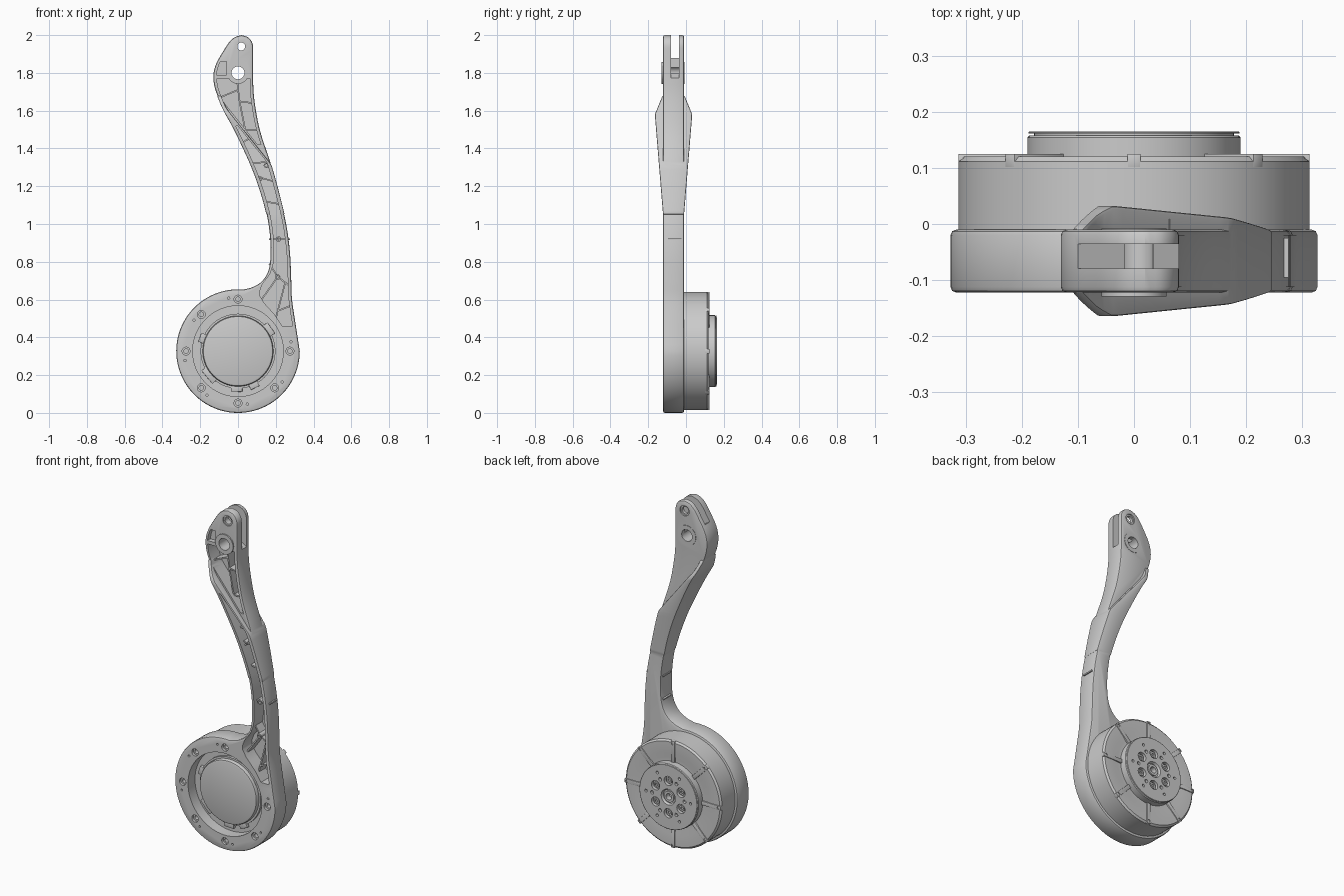
import bpy, bmesh, math
from mathutils import Matrix, Vector

if "Cube" in bpy.data.objects:
    bpy.data.objects.remove(bpy.data.objects["Cube"])

CZ = 0.327  # height of the motor axis (axis runs along y)


def finish(name, bm):
    bmesh.ops.recalc_face_normals(bm, faces=bm.faces)
    me = bpy.data.meshes.new(name)
    bm.to_mesh(me)
    bm.free()
    ob = bpy.data.objects.new(name, me)
    bpy.context.collection.objects.link(ob)
    return ob


def prism(name, pts, y0, y1):
    bm = bmesh.new()
    a = [bm.verts.new((x, y0, z)) for x, z in pts]
    b = [bm.verts.new((x, y1, z)) for x, z in pts]
    bm.faces.new(a)
    bm.faces.new(b)
    for i in range(len(pts)):
        j = (i + 1) % len(pts)
        bm.faces.new((a[i], a[j], b[j], b[i]))
    return finish(name, bm)


def strip(name, rows):
    """Solid from rows of (x_left, x_right, z, y_front, y_back)."""
    bm = bmesh.new()
    rings = [[bm.verts.new(p) for p in ((l, f, z), (r, f, z), (r, b, z), (l, b, z))]
             for l, r, z, f, b in rows]
    bm.faces.new(rings[0])
    bm.faces.new(rings[-1])
    for p, q in zip(rings, rings[1:]):
        for i in range(4):
            j = (i + 1) % 4
            bm.faces.new((p[i], p[j], q[j], q[i]))
    return finish(name, bm)


def cyls(name, items, segs=24):
    """Cylinders along y: (x, z, radius, y0, y1)."""
    bm = bmesh.new()
    for x, z, r, y0, y1 in items:
        m = Matrix.Translation((x, (y0 + y1) / 2, z)) @ Matrix.Rotation(math.pi / 2, 4, 'X')
        bmesh.ops.create_cone(bm, cap_ends=True, segments=segs, radius1=r, radius2=r,
                              depth=y1 - y0, matrix=m)
    return finish(name, bm)


def bars(name, items):
    """Boxes between two xz points: (p, q, width, y0, y1)."""
    bm = bmesh.new()
    for p, q, w, y0, y1 in items:
        d = Vector(q) - Vector(p)
        m = (Matrix.Translation(((p[0] + q[0]) / 2, (y0 + y1) / 2, (p[1] + q[1]) / 2))
             @ Matrix.Rotation(-math.atan2(d.y, d.x), 4, 'Y')
             @ Matrix.Diagonal((d.length, y1 - y0, w, 1)))
        bmesh.ops.create_cube(bm, size=1, matrix=m)
    return finish(name, bm)


def lathe(name, prof, segs=96):
    bm = bmesh.new()
    vs = [bm.verts.new((r, y, CZ)) for r, y in prof]
    es = [bm.edges.new(e) for e in zip(vs, vs[1:])]
    bmesh.ops.spin(bm, geom=vs + es, cent=(0, 0, CZ), axis=(0, 1, 0), angle=math.tau,
                   steps=segs, use_duplicate=False)
    bmesh.ops.remove_doubles(bm, verts=bm.verts, dist=1e-5)
    return finish(name, bm)


def apply(ob, mod):
    bpy.context.view_layer.objects.active = ob
    bpy.ops.object.modifier_apply(modifier=mod.name)


def bevel(ob, w):
    m = ob.modifiers.new("bevel", 'BEVEL')
    m.width, m.segments, m.angle_limit = w, 2, math.radians(50)
    m.use_clamp_overlap = False
    apply(ob, m)


def boolean(ob, other, op='DIFFERENCE'):
    m = ob.modifiers.new("bool", 'BOOLEAN')
    m.object, m.operation, m.solver, m.use_self = other, op, 'EXACT', True
    apply(ob, m)
    bpy.data.objects.remove(other)


def smooth(pts, n=4):
    P = [Vector(p) for p in pts]
    P = [2 * P[0] - P[1]] + P + [2 * P[-1] - P[-2]]
    out = []
    for a, b, c, d in zip(P, P[1:], P[2:], P[3:]):
        for k in range(n):
            t = k / n
            out.append(tuple(0.5 * (2 * b + (c - a) * t + (2 * a - 5 * b + 4 * c - d) * t * t
                                    + (3 * b - a - 3 * c + d) * t ** 3)))
    return out + [tuple(pts[-1])]


def at(poly, z):
    for (xa, za), (xb, zb) in zip(poly, poly[1:]):
        if min(za, zb) <= z <= max(za, zb) and za != zb:
            return xa + (xb - xa) * (z - za) / (zb - za)
    return poly[-1][0]


def polar(r, deg):
    a = math.radians(deg)
    return r * math.cos(a), CZ + r * math.sin(a)


def span(a, b, n):
    return [a + (b - a) * i / n for i in range(n + 1)]


# Arm edges
L = smooth([(.028, .653), (.08, .667), (.13, .70), (.163, .76), (.173, .85), (.168, .95),
            (.15, 1.06), (.11, 1.2), (.06, 1.33), (-.02, 1.5), (-.075, 1.6), (-.105, 1.67),
            (-.125, 1.73), (-.13, 1.79), (-.115, 1.85), (-.075, 1.92), (-.045, 1.965),
            (-.015, 1.99), (.02, 2.0)])
R = smooth([(.02, 2.0), (.055, 1.987), (.077, 1.955), (.08, 1.9), (.08, 1.8), (.085, 1.67),
            (.115, 1.5), (.17, 1.33), (.215, 1.17), (.255, 1.0), (.275, .85), (.282, .7),
            (.286, .6), (.305, .47), (.327, .327)])
POCKET = [(.235, .46), (.195, .52), (.14, .58), (.11, .63), (.128, .68), (.17, .735), (.184, .78)]


def diag(z):  # slanted upper limit of the thick part of the arm
    return -.1 + (1.66 - z) * .273 / .34


def swell(z):  # extra thickness on front and back
    return .045 * max(0, min((z - 1.03) / .55, (1.69 - z) / .11))


def inner_left(z):
    return at(POCKET, z) if z < .78 else at(L, z) + .018


# Housing and arm in one body
arc = [polar(.327, a) for a in span(0, -275, 70)]
body = prism("housing_and_arm", arc[1:] + L[1:] + R[1:], -.122, -.01)
bevel(body, .01)
bulge = strip("bulge", [(at(L, z) - .002, max(min(at(R, z) + .002, diag(z)), at(L, z) + .02), z,
                         -.12 - swell(z), -.012 + swell(z)) for z in span(1.05, 1.68, 32)])
bevel(bulge, .006)
boolean(body, bulge, 'UNION')

# Hollowed front of the arm
boolean(body, strip("low_cut", [(inner_left(z), min(at(R, z) - .018, diag(z) - .014), z, -.3,
                                 -.035 + swell(z)) for z in span(.46, 1.52, 53)]))
boolean(body, strip("high_cut", [(max(at(L, z) + .018, diag(z) + .012), at(R, z) - .018, z, -.3,
                                  -.035) for z in span(1.42, 1.77, 18)]))
boolean(body, strip("side_cut", [(at(L, z) + .017, -.06, z, -.3, -.095)
                                 for z in span(1.79, 1.86, 5)]))
boolean(body, cyls("pivot_boss", [(0, 1.8, .058, -.129, -.008)], 40), 'UNION')

# Fork slot and pivot holes
boolean(body, prism("slot_cut", [(-.2, 1.94), (.2, 1.70), (.2, 2.1), (-.2, 2.1)], -.079, -.036))
boolean(body, cyls("pivot_cut", [(0, 1.8, .034, -.3, .1), (.017, 1.94, .021, -.3, .1)], 32))
boolean(body, cyls("pivot_sink", [(.017, 1.94, .03, -.3, -.115), (.017, 1.94, .03, -.018, .1)], 32))

# Housing bore and bolt holes
boolean(body, cyls("bore_cut", [(0, CZ, .24, -.3, .1)], 96))
bolts = [90 + 45 * k for k in range(7)]
boolean(body, cyls("bolt_sink", [(*polar(.275, a), .021, -.3, -.107) for a in bolts]))
boolean(body, cyls("bolt_cut", [(*polar(.275, a), .012, -.3, -.06) for a in bolts]
                   + [(*polar(.285, a + 10), .006, -.3, -.1) for a in bolts], 16))

# Stiffening ribs in the arm
rib_lines = [((.165, .92), (.275, .92)), ((.14, 1.12), (.222, 1.105)), ((.1, 1.25), (.192, 1.225)),
             ((.07, 1.32), (.16, 1.33)), ((.02, 1.43), (.065, 1.455)), ((-.005, 1.76), (.008, 1.65)),
             ((.008, 1.65), (.04, 1.49)), ((.005, 1.65), (.078, 1.64)), ((.035, 1.5), (.107, 1.5)),
             ((-.095, 1.67), (0, 1.71)), ((.21, .72), (.277, .67)), ((.21, .72), (.165, .79)),
             ((.21, .72), (.125, .6)), ((.25, .69), (.2, .5)), ((.21, .54), (.285, .57))]
mids = [(p, q, (p[1] + q[1]) / 2) for p, q in rib_lines]
ribs = bars("arm_ribs", [(p, q, .008, -.095, -.025 + (swell(z) if z < 1.48 else 0))
                         for p, q, z in mids])
spots = [(.215, .92), (.21, .72), (.115, 1.24), (.15, 1.31)]
bosses = cyls("arm_rib_bosses", [(x, z, .014, -.105, -.025 + swell(z)) for x, z in spots])
boolean(bosses, cyls("boss_cut", [(x, z, .007, -.3, -.07) for x, z in spots], 16))

# Motor body turned around its axis
motor = lathe("motor", [
    (0, -.095), (.174, -.095), (.183, -.092), (.187, -.084), (.187, -.072), (.198, -.072),
    (.198, -.057), (.2405, -.057), (.2405, -.012), (.313, -.012), (.313, .111), (.303, .12),
    (.24, .12), (.21, .116), (.19, .116), (.19, .154), (.186, .158), (.178, .158), (.178, .161),
    (.188, .161), (.188, .1635), (.186, .165), (.046, .165), (.04, .152), (.032, .152),
    (.032, .16), (.018, .16), (.018, .13), (0, .13)])
six = [60 * k + 30 for k in range(6)]
boolean(motor, cyls("hub_cut", [(*polar(.095, a), .027, .145, .3) for a in six]
                    + [(*polar(.105, a + 30), .01, .15, .3) for a in six]
                    + [(*polar(.145, a + 30), .008, .15, .3) for a in six]))
hub_bolts = cyls("hub_bolts", [(*polar(.095, a), .017, .14, .158) for a in six])
boolean(hub_bolts, cyls("socket_cut", [(*polar(.095, a), .009, .15, .3) for a in six], 6))

# Radial ribs and rim screws on the motor back
eight = [45 * k for k in range(8)]
spokes = bars("motor_back_ribs", [(polar(.188, a), polar(.313, a), .024, .1, .125) for a in eight])
bevel(spokes, .002)
boolean(spokes, cyls("rim_screw_cut", [(*polar(.298, a), .008, .112, .3) for a in eight], 16))

# Clips around the front cover
clips = bars("cover_clips", [(polar(.18, a), polar(.215, a), w, -.075, -.056) for a, w in
                             ((-92, .06), (-65, .05), (-140, .09), (35, .07), (160, .05), (215, .04))])
bevel(clips, .002)

for ob in bpy.context.scene.objects:
    ob.select_set(True)
bpy.context.view_layer.objects.active = body
bpy.ops.object.shade_smooth_by_angle(angle=math.radians(30))
